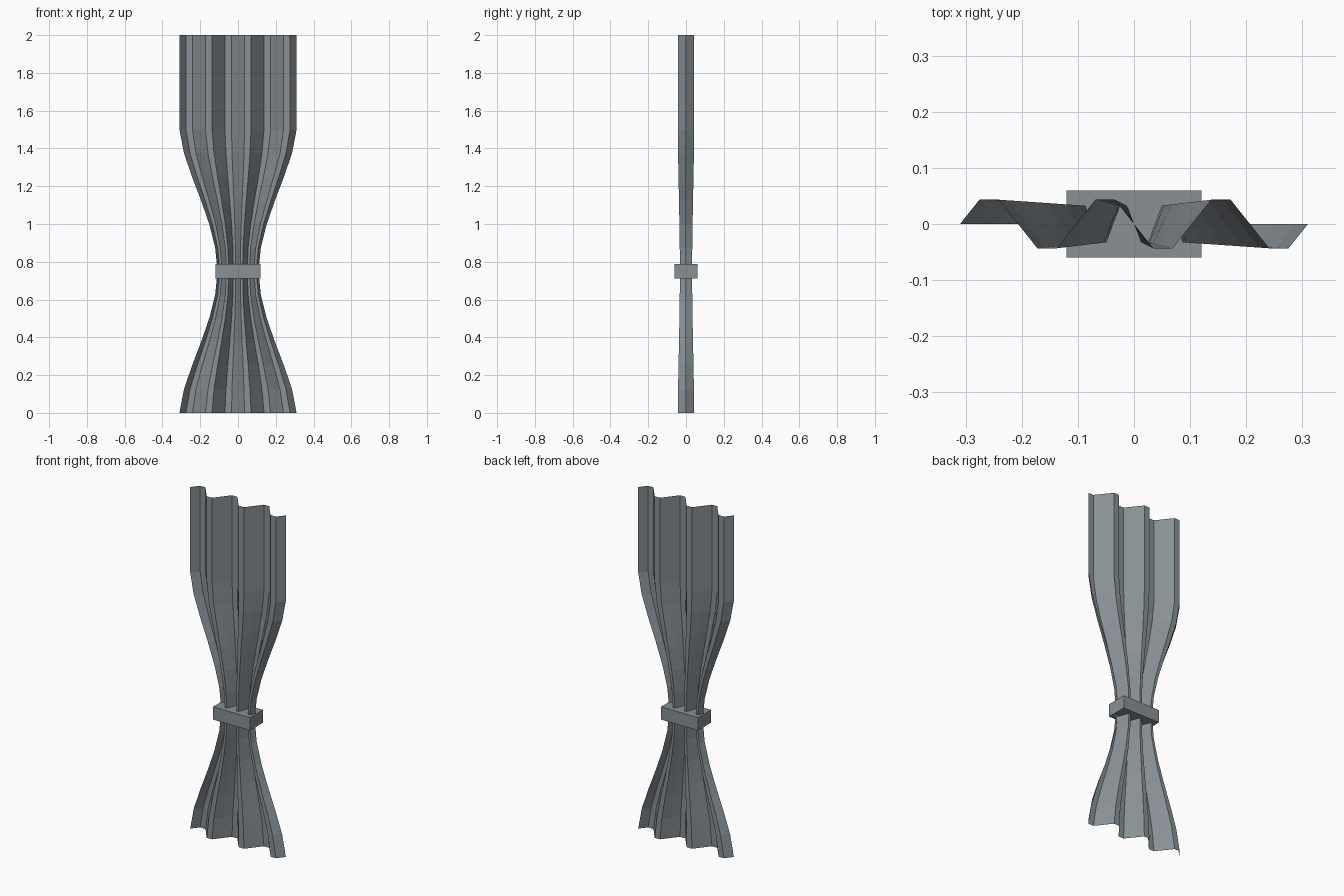
import bpy, bmesh, math

if "Cube" in bpy.data.objects:
    bpy.data.objects.remove(bpy.data.objects["Cube"])

HALF_W, AMP = 0.31, 0.05      # half width and pleat depth
COLS, ROWS, WAVES = 18, 16, 3
TIE_Z = 0.75


def material(name, rgb):
    m = bpy.data.materials.new(name)
    m.diffuse_color = (*rgb, 1)
    m.use_nodes = True
    m.node_tree.nodes["Principled BSDF"].inputs["Base Color"].default_value = m.diffuse_color
    return m


def add_object(name, bm, mat):
    me = bpy.data.meshes.new(name)
    bm.to_mesh(me)
    bm.free()
    me.materials.append(mat)
    ob = bpy.data.objects.new(name, me)
    bpy.context.collection.objects.link(ob)
    return ob


def pinch(z):
    """0 where the cloth hangs freely, 1 at the tie."""
    p = max(0.0, 1 - abs(z - TIE_Z) / TIE_Z)
    return (p * p * (3 - 2 * p)) ** 0.82


grey = material("slate grey", (0.25, 0.28, 0.30))

# Pleated curtain sheet, gathered at the tie
bm = bmesh.new()
grid = []
for r in range(ROWS + 1):
    z = 2 * r / ROWS
    k = pinch(z)
    row = []
    for c in range(COLS + 1):
        t = c / COLS
        x = (2 * t - 1) * HALF_W * (1 - 0.65 * k)
        y = AMP * math.sin(2 * math.pi * WAVES * t) * (1 - 0.25 * k)
        row.append(bm.verts.new((x, y, z)))
    grid.append(row)
for a, b in zip(grid, grid[1:]):
    for c in range(COLS):
        bm.faces.new((a[c], a[c + 1], b[c + 1], b[c]))
add_object("curtain", bm, grey)

# Tie band around the waist
bm = bmesh.new()
bmesh.ops.create_cube(bm, size=1)
bmesh.ops.scale(bm, vec=(0.24, 0.12, 0.075), verts=bm.verts)
bmesh.ops.translate(bm, vec=(0, 0, TIE_Z), verts=bm.verts)
add_object("tie_band", bm, grey)
